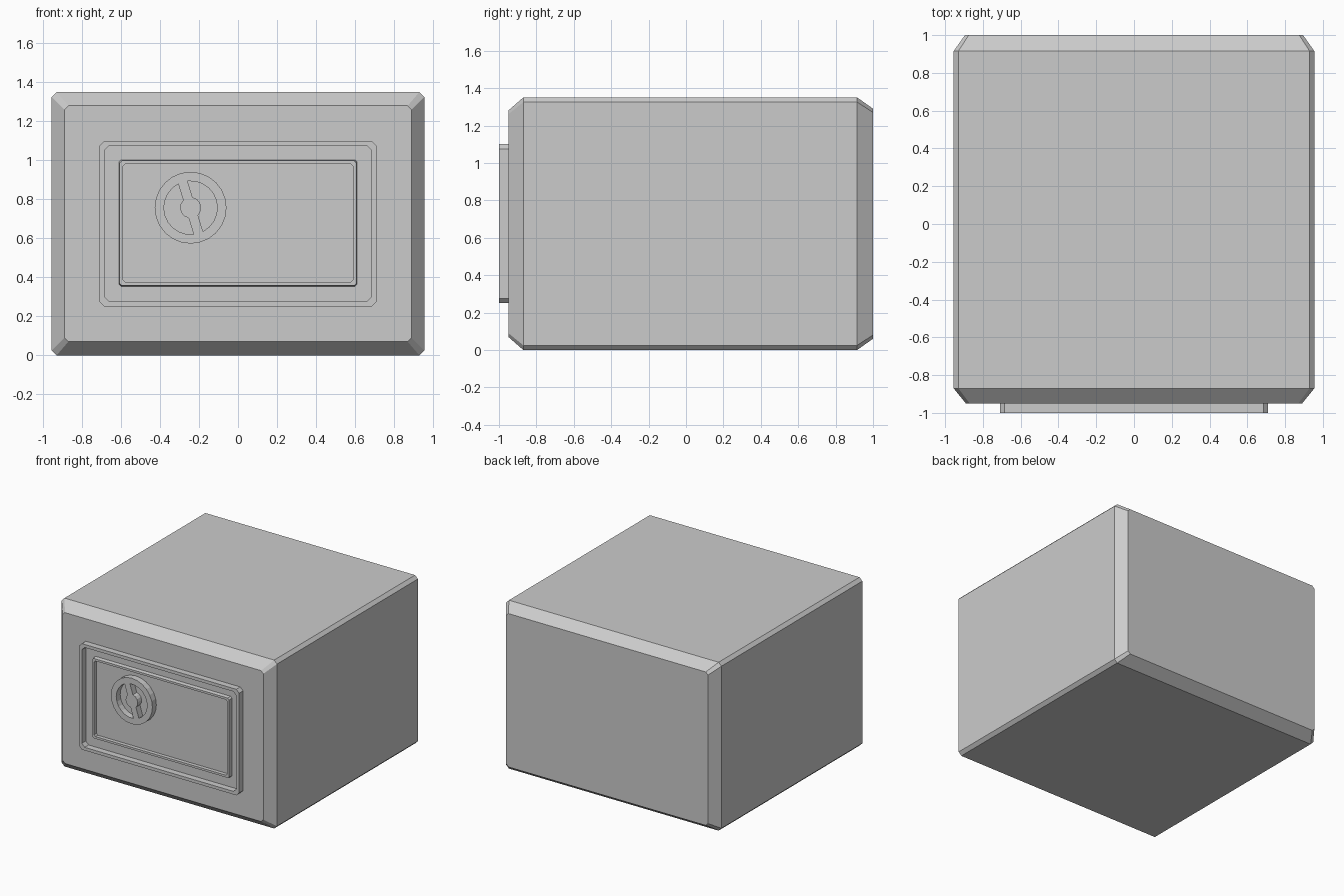
import bpy, bmesh
from math import cos, sin, acos, radians

if "Cube" in bpy.data.objects:
    bpy.data.objects.remove(bpy.data.objects["Cube"])


def octagon(hx, hz, c, y, cz):
    """Rectangle with chamfered corners in the xz plane."""
    pts = [(hx, hz - c), (hx - c, hz), (-hx + c, hz), (-hx, hz - c),
           (-hx, -hz + c), (-hx + c, -hz), (hx - c, -hz), (hx, -hz + c)]
    return [(x, y, cz + z) for x, z in pts]


def loft(name, sections, cz, closed=False):
    """Bridge octagon sections; cap the ends, or join last to first."""
    bm = bmesh.new()
    rings = [[bm.verts.new(p) for p in octagon(*s, cz)] for s in sections]
    pairs = list(zip(rings, rings[1:]))
    if closed:
        pairs.append((rings[-1], rings[0]))
    else:
        bm.faces.new(rings[0])
        bm.faces.new(rings[-1])
    for a, b in pairs:
        for i in range(8):
            j = (i + 1) % 8
            bm.faces.new((a[i], a[j], b[j], b[i]))
    bmesh.ops.recalc_face_normals(bm, faces=bm.faces)
    me = bpy.data.meshes.new(name)
    bm.to_mesh(me)
    bm.free()
    ob = bpy.data.objects.new(name, me)
    bpy.context.collection.objects.link(ob)
    return ob


# Safe body: chamfered box with wider bevels at front and back
loft("safe_body", [(0.89, 0.605, 0.02, -0.95), (0.955, 0.675, 0.025, -0.87),
                   (0.955, 0.675, 0.025, 0.915), (0.895, 0.615, 0.02, 1.0)], 0.675)

# Raised frame around the door (half width, half height, chamfer, y)
loft("door_frame", [(0.71, 0.425, 0.025, -0.945), (0.71, 0.425, 0.025, -1.0),
                    (0.685, 0.40, 0.025, -1.0), (0.685, 0.40, 0.025, -0.945)], 0.675, True)

# Lower rim on the door itself
loft("door_rim", [(0.612, 0.325, 0.012, -0.945), (0.607, 0.32, 0.012, -0.98),
                  (0.59, 0.303, 0.012, -0.98), (0.59, 0.303, 0.012, -0.945)], 0.678, True)


# Dial: filled disc profile with two openings that leave a hub and a slanted bar
def arc(r, a0, a1, n):
    return [(r * cos(a0 + (a1 - a0) * i / n), r * sin(a0 + (a1 - a0) * i / n))
            for i in range(n + 1)]


R_OUT, R_IN, R_HUB, BAR = 0.184, 0.137, 0.054, 0.025
a, b = acos(BAR / R_IN), acos(BAR / R_HUB)
opening = arc(R_IN, -a, a, 10) + arc(R_HUB, b, -b, 5)


def turned(pts, deg):
    c, s = cos(radians(deg)), sin(radians(deg))
    return [(x * c - y * s, x * s + y * c) for x, y in pts]


profile = bpy.data.curves.new("dial_profile", 'CURVE')
profile.dimensions = '2D'
profile.fill_mode = 'BOTH'
profile.extrude = 0.0275
for pts in (arc(R_OUT, 0, radians(345), 23), turned(opening, 17), turned(opening, 197)):
    sp = profile.splines.new('POLY')
    sp.points.add(len(pts) - 1)
    for p, (x, y) in zip(sp.points, pts):
        p.co = (x, y, 0, 1)
    sp.use_cyclic_u = True

source = bpy.data.objects.new("dial_source", profile)
bpy.context.collection.objects.link(source)
dg = bpy.context.evaluated_depsgraph_get()
mesh = bpy.data.meshes.new_from_object(source.evaluated_get(dg))
bpy.data.objects.remove(source)
bm = bmesh.new()
bm.from_mesh(mesh)
bmesh.ops.remove_doubles(bm, verts=bm.verts, dist=1e-5)
bmesh.ops.recalc_face_normals(bm, faces=bm.faces)
for f in bm.faces:
    f.smooth = False
bm.to_mesh(mesh)
bm.free()
dial = bpy.data.objects.new("dial_handle", mesh)
dial.location = (-0.243, -0.9725, 0.757)
dial.rotation_euler = (radians(90), 0, 0)
bpy.context.collection.objects.link(dial)
